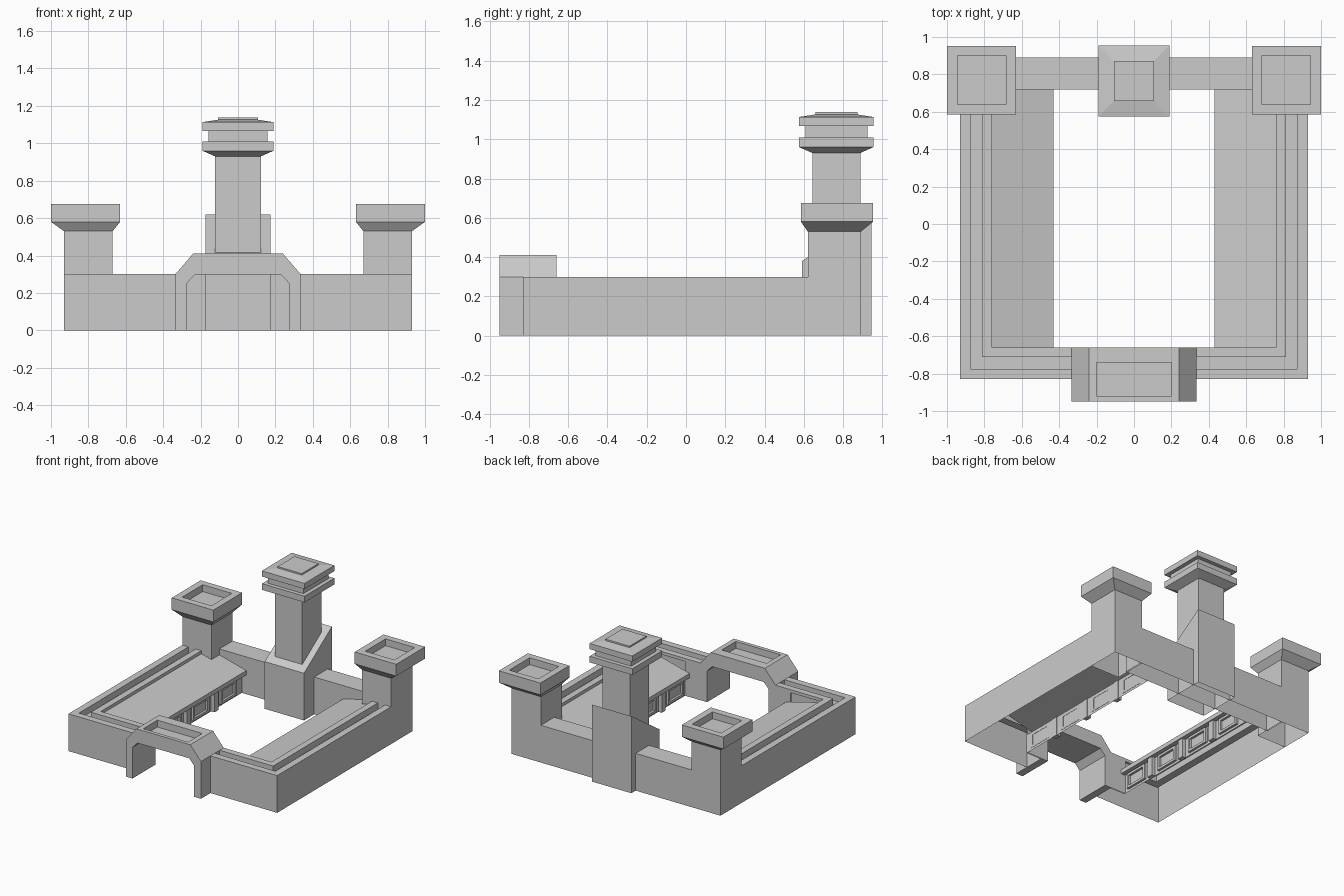
import bpy

if "Cube" in bpy.data.objects:
    bpy.data.objects.remove(bpy.data.objects["Cube"])


def make(name, verts, faces, mirror=False):
    me = bpy.data.meshes.new(name)
    me.from_pydata(verts, [], faces)
    me.update()
    ob = bpy.data.objects.new(name, me)
    bpy.context.collection.objects.link(ob)
    if mirror:
        ob.modifiers.new("mirror", 'MIRROR').use_axis[0] = True
    return ob


def loft(name, rings, closed=True, cap=True, bottom=False, mirror=False):
    """Join equal-length point rings with quads, optionally capped."""
    n = len(rings[0])
    verts = [p for r in rings for p in r]
    faces = []
    for i in range(len(rings) - 1):
        for j in range(n if closed else n - 1):
            k = (j + 1) % n
            faces.append((i * n + j, i * n + k, (i + 1) * n + k, (i + 1) * n + j))
    if closed and cap:
        faces.append(tuple(range(len(verts) - n, len(verts))))
    if closed and bottom:
        faces.append(tuple(reversed(range(n))))
    return make(name, verts, faces, mirror)


def rect(x0, x1, y0, y1, z):
    return [(x0, y0, z), (x1, y0, z), (x1, y1, z), (x0, y1, z)]


def box(name, x0, x1, y0, y1, z0, z1, mirror=False, bottom=True):
    return loft(name, [rect(x0, x1, y0, y1, z0), rect(x0, x1, y0, y1, z1)],
                bottom=bottom, mirror=mirror)


def prism(name, profile, y0, y1):
    """Closed xz profile (clockwise from the front) extruded along y."""
    return loft(name, [[(x, y, z) for x, z in profile] for y in (y1, y0)][::-1],
                bottom=True)


def cut(ob, cutter):
    m = ob.modifiers.new("cut", 'BOOLEAN')
    m.operation, m.object, m.solver = 'DIFFERENCE', cutter, 'EXACT'
    bpy.context.view_layer.objects.active = ob
    bpy.ops.object.modifier_apply(modifier=m.name)
    bpy.data.objects.remove(cutter)


# Outer walls with grooved parapet, swept round the front corners
section = [(0, 0), (0, .30), (.055, .30), (.055, .25), (.118, .25),
           (.118, .30), (.17, .30), (.17, .275)]
loft("outer_wall", [
    [(.93 - d, .65, z) for d, z in section],
    [(.93 - d, -.83 + d, z) for d, z in section],
    [(.335, -.83 + d, z) for d, z in section]], closed=False, mirror=True)

# Sloping side roofs with fascia and courtyard facade
roof = [(.76, .275), (.43, .19), (.43, .155), (.47, .155), (.47, 0)]
loft("side_roof", [[(x, y, z) for x, z in roof] for y in (.72, -.66)],
     closed=False, mirror=True)
box("front_return", .30, .47, -.67, -.66, 0, .30, mirror=True, bottom=False)
make("rear_side_wall", [(.93, .62, 0), (.93, .89, 0), (.93, .89, .3), (.93, .62, .3)],
     [(0, 1, 2, 3)], mirror=True)

# Facade pilasters and window frames
for i in range(5):
    y = -.695 + .35 * i
    if 0 < i < 4:
        box("pilaster", .44, .475, y - .025, y + .025, 0, .155, mirror=True)
for i in range(4):
    y = -.52 + .35 * i
    for z in (.02, .125):
        box("window_rail", .452, .472, y - .10, y + .10, z, z + .02, mirror=True)
    for e in (-.10, .08):
        box("window_stile", .452, .472, y + e, y + e + .02, .04, .125, mirror=True)

# Gate arch with a groove and a sunken top
arch = [(-.335, 0), (-.335, .30), (-.24, .41), (.24, .41), (.335, .30), (.335, 0),
        (.275, 0), (.275, .25), (.23, .298), (-.23, .298), (-.275, .25), (-.275, 0)]
gate = prism("gate_arch", arch[::-1], -.95, -.66)
groove = [(-.4, .25), (-.335, .25), (-.24, .355), (.24, .355), (.335, .25),
          (.4, .25), (.4, .6), (-.4, .6)]
cut(gate, prism("groove_cutter", groove, -.775, -.712))
cut(gate, box("pit_cutter", -.20, .20, -.92, -.74, .355, .6))

# Back wall
box("back_wall", -.68, .68, .72, .89, 0, .30, bottom=False)

# Rear corner towers with flared, hollow tops
shaft, head, pit = (.67, .93, .62, .89), (.63, 1.0, .585, .953), (.685, .945, .64, .90)
loft("corner_tower", [rect(*shaft, 0), rect(*shaft, .53), rect(*head, .58),
                      rect(*head, .675), rect(*pit, .675), rect(*pit, .62)], mirror=True)

# Central tower: buttress base with slanted top
b = rect(-.175, .175, .59, .945, 0)
loft("tower_base", [b, [(x, y, .38 if y < .7 else .62) for x, y, z in b]])

# Central tower: shaft and stacked caps
steps = [(.122, .30), (.122, .93), (.19, .96), (.19, 1.01), (.158, 1.01), (.158, 1.067),
         (.19, 1.067), (.19, 1.113), (.107, 1.126), (.107, 1.138)]
loft("central_tower", [rect(-r, r, .765 - r, .765 + r, z) for r, z in steps])
